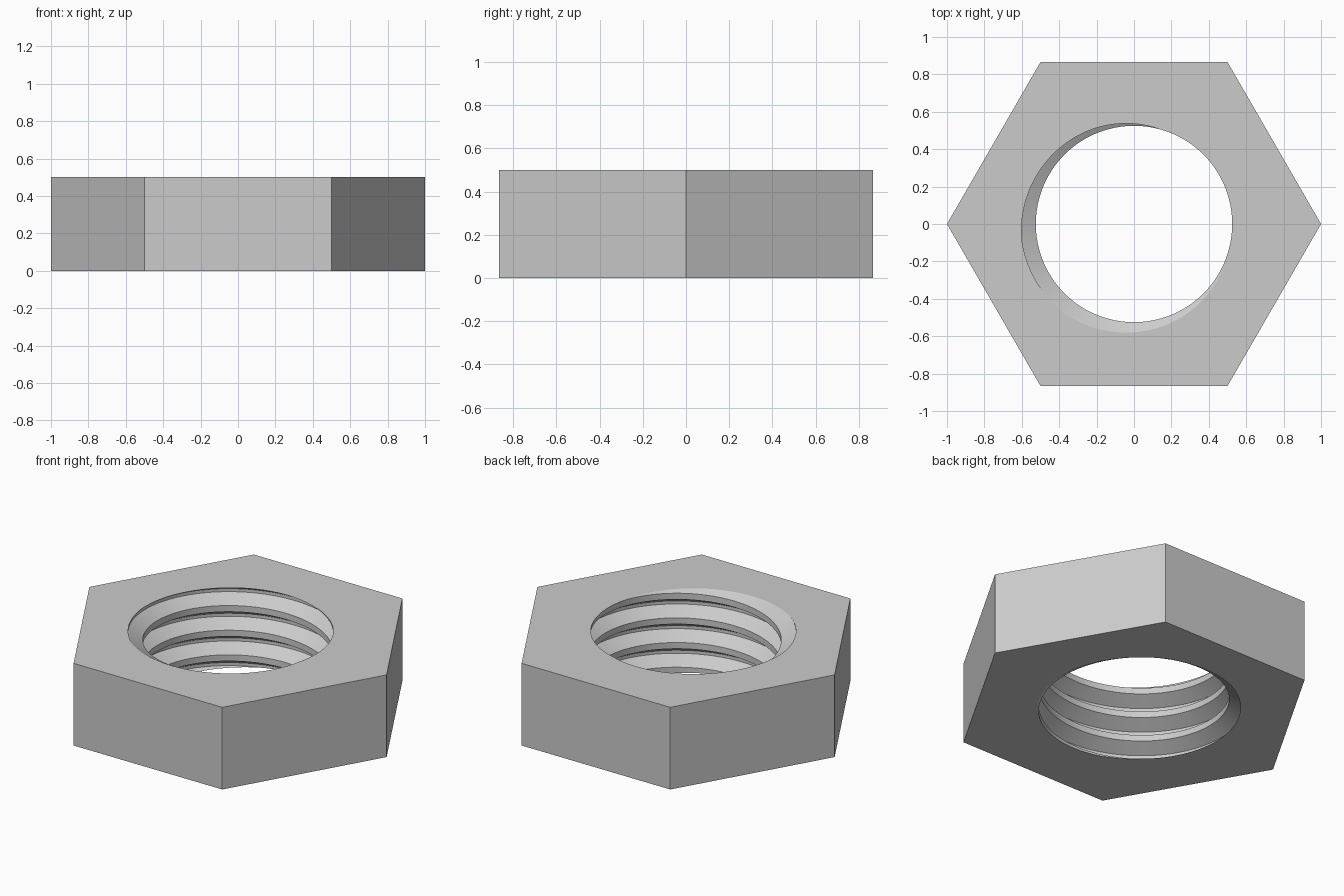
import bpy
import bmesh
from math import cos, sin, pi, radians

cube = bpy.data.objects.get("Cube")
if cube:
    bpy.data.objects.remove(cube, do_unlink=True)

HEIGHT = 0.5
PITCH = 0.15
CREST_R, ROOT_R = 0.525, 0.606
ROOT_ANGLE = radians(210)      # where the groove centre meets the top face
STEPS = 120                    # segments per turn

# One pitch of the thread: (height as a share of the pitch, radius)
PROFILE = [(-0.375, CREST_R), (-0.0625, ROOT_R), (0.0625, ROOT_R), (0.375, CREST_R)]
TURNS = range(-6, 3)

bm = bmesh.new()

# Right-handed internal thread, built longer than the nut
columns = []
for i in range(STEPS):
    a = 2 * pi * i / STEPS
    rise = HEIGHT + PITCH * (a - ROOT_ANGLE) / (2 * pi)
    columns.append([bm.verts.new((r * cos(a), r * sin(a), rise + PITCH * (turn + h)))
                    for turn in TURNS for h, r in PROFILE])
shift = len(PROFILE)
# The last column joins the first one turn higher
columns.append(columns[0][shift:])
for left, right in zip(columns, columns[1:]):
    for k in range(min(len(left), len(right)) - 1):
        bm.faces.new((left[k], right[k], right[k + 1], left[k + 1]))

# Trim the thread flush with the two end faces
for z, direction in ((0, -1), (HEIGHT, 1)):
    bmesh.ops.bisect_plane(bm, geom=bm.verts[:] + bm.edges[:] + bm.faces[:],
                           dist=1e-6, plane_co=(0, 0, z), plane_no=(0, 0, direction),
                           clear_outer=True)
bmesh.ops.remove_doubles(bm, verts=bm.verts[:], dist=1e-5)

# Six outer flats
rings = [[bm.verts.new((cos(k * pi / 3), sin(k * pi / 3), z)) for k in range(6)]
         for z in (0, HEIGHT)]
low, high = rings
for k in range(6):
    n = (k + 1) % 6
    bm.faces.new((low[k], low[n], high[n], high[k]))

# End faces between the hexagon and the threaded hole
for z in (0, HEIGHT):
    rim = [e for e in bm.edges if len(e.link_faces) == 1
           and all(abs(v.co.z - z) < 1e-4 for v in e.verts)]
    bmesh.ops.triangle_fill(bm, edges=rim, use_beauty=True, normal=(0, 0, 1))

bmesh.ops.recalc_face_normals(bm, faces=bm.faces[:])
mesh = bpy.data.meshes.new("hex_nut")
bm.to_mesh(mesh)
bm.free()

nut = bpy.data.objects.new("hex_nut", mesh)
bpy.context.collection.objects.link(nut)

# Plain grey metal
grey = bpy.data.materials.new("light_grey")
grey.use_nodes = True
colour = (0.6, 0.6, 0.6, 1)
grey.diffuse_color = colour
grey.node_tree.nodes["Principled BSDF"].inputs["Base Color"].default_value = colour
mesh.materials.append(grey)

# Smooth thread, crisp edges
bpy.ops.object.select_all(action="DESELECT")
nut.select_set(True)
bpy.context.view_layer.objects.active = nut
bpy.ops.object.shade_smooth_by_angle(angle=radians(20))
